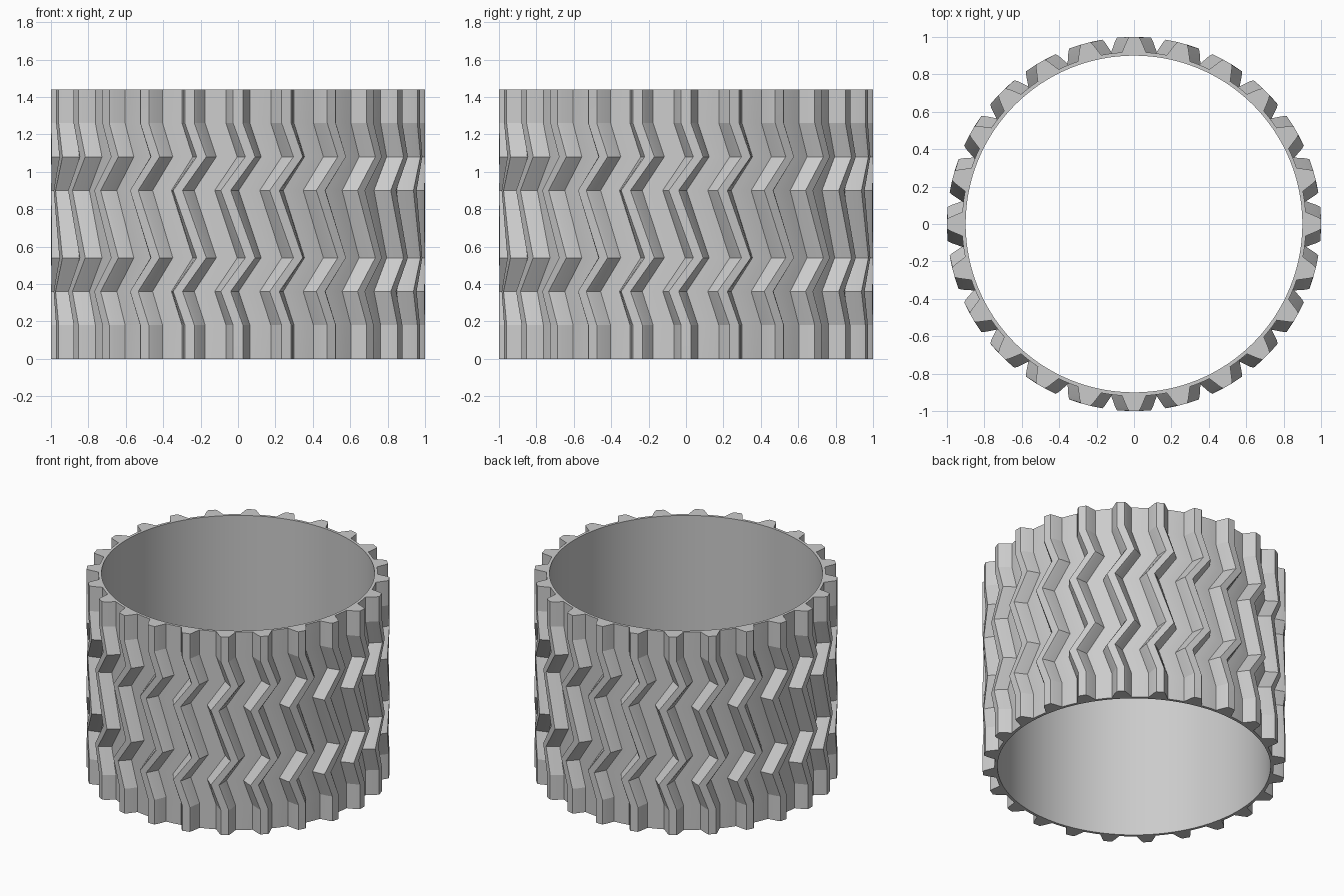
import bpy
import bmesh
from math import cos, sin, tau, radians

cube = bpy.data.objects.get("Cube")
if cube:
    bpy.data.objects.remove(cube)

TEETH = 24
PITCH = 360 / TEETH
INNER_RADIUS = 0.9
STEP = 0.18  # height of one zigzag unit
SHIFT = PITCH / 4  # sideways swing of the tread, in degrees

# One tooth and the valley after it: (angle in degrees, radius)
TOOTH = [(-4.0, 0.92), (-2.2, 0.982), (-1.5, 1.0), (1.5, 1.0),
         (2.2, 0.982), (4.0, 0.92), (6.3, 0.92), (8.7, 0.92)]
# Zigzag path: (height in steps, swing)
ZIGZAG = [(0, 0), (1, 0), (2, -1), (3, 1), (5, -1), (6, 1), (7, 0), (8, 0)]


def add_loop(bm, points, z):
    return [bm.verts.new((r * cos(a), r * sin(a), z)) for a, r in points]


def bridge(bm, lower, upper):
    count = len(lower)
    for i in range(count):
        j = (i + 1) % count
        bm.faces.new((lower[i], lower[j], upper[j], upper[i]))


# Material
grey = bpy.data.materials.new("plain grey")
colour = (0.6, 0.6, 0.6, 1)
grey.diffuse_color = colour
grey.use_nodes = True
grey.node_tree.nodes["Principled BSDF"].inputs["Base Color"].default_value = colour

bm = bmesh.new()

# Outer toothed wall, following the zigzag
loops = []
for level, swing in ZIGZAG:
    points = [(radians(t * PITCH + a + swing * SHIFT), r)
              for t in range(TEETH) for a, r in TOOTH]
    loops.append(add_loop(bm, points, level * STEP))
for lower, upper in zip(loops, loops[1:]):
    bridge(bm, lower, upper)

# Smooth bore and the two end rims
count = TEETH * len(TOOTH)
start = radians(TOOTH[0][0])
circle = [(start + tau * i / count, INNER_RADIUS) for i in range(count)]
bore_bottom = add_loop(bm, circle, 0)
bore_top = add_loop(bm, circle, ZIGZAG[-1][0] * STEP)
bridge(bm, loops[-1], bore_top)
bridge(bm, bore_top, bore_bottom)
bridge(bm, bore_bottom, loops[0])
bmesh.ops.recalc_face_normals(bm, faces=bm.faces)

mesh = bpy.data.meshes.new("tread_ring")
bm.to_mesh(mesh)
bm.free()
mesh.materials.append(grey)
ring = bpy.data.objects.new("tread_ring", mesh)
bpy.context.collection.objects.link(ring)

# Smooth bore and valleys, crisp tooth edges
bpy.ops.object.select_all(action='DESELECT')
ring.select_set(True)
bpy.context.view_layer.objects.active = ring
bpy.ops.object.shade_smooth_by_angle(angle=radians(15))
